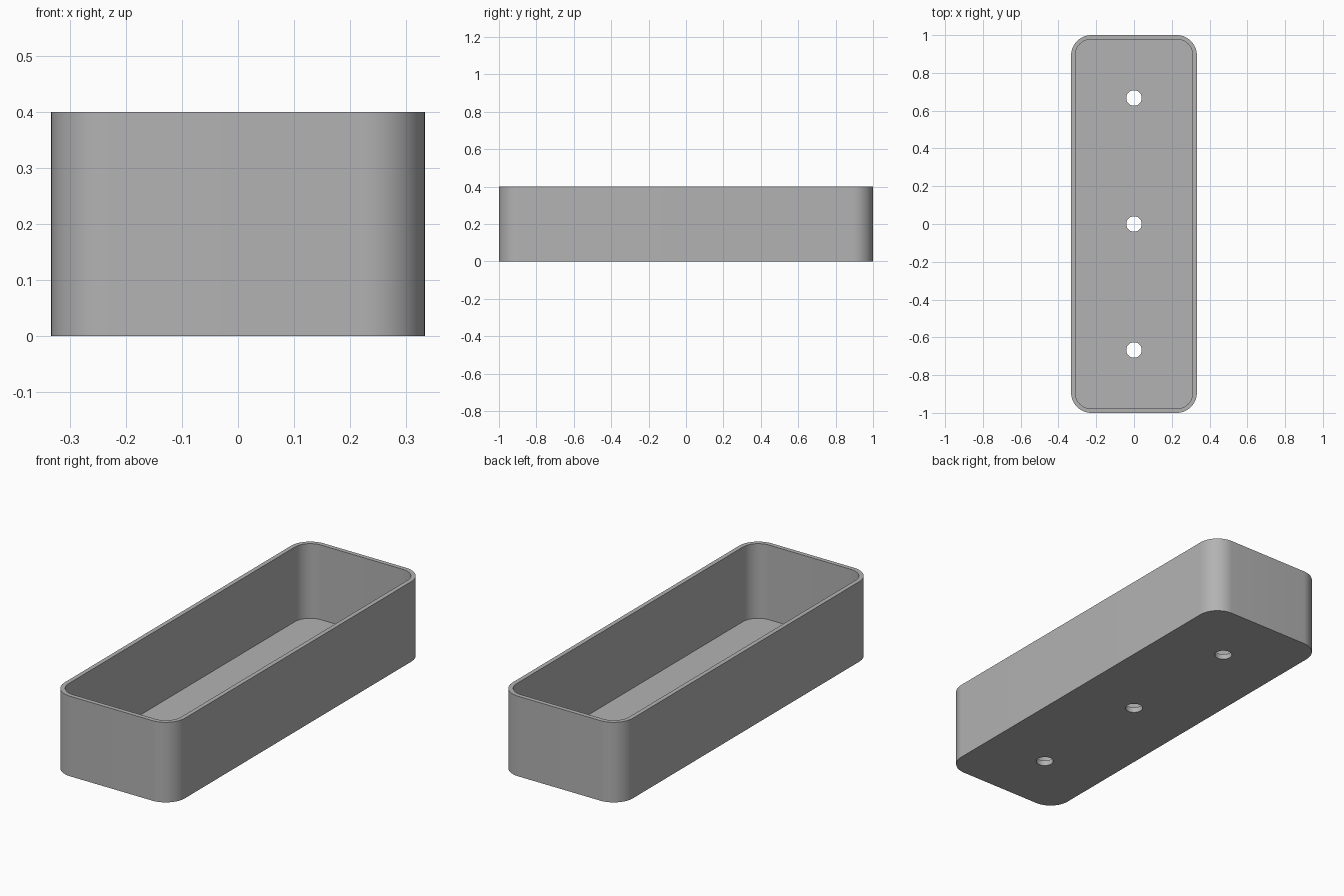
import bpy
import bmesh
from math import cos, sin, pi, radians

if "Cube" in bpy.data.objects:
    bpy.data.objects.remove(bpy.data.objects["Cube"], do_unlink=True)

HALF_X, HALF_Y, HEIGHT = 0.333, 1.0, 0.4
CORNER, WALL, FLOOR = 0.107, 0.022, 0.027
HOLE_RADIUS, HOLE_SPACING = 0.041, 0.667

grey = bpy.data.materials.new("plain grey")
grey.use_nodes = True
colour = (0.45, 0.45, 0.45, 1)
grey.diffuse_color = colour
grey.node_tree.nodes["Principled BSDF"].inputs["Base Color"].default_value = colour


def rounded_outline(hx, hy, r, steps=16):
    """Points around a rectangle with rounded corners."""
    points = []
    for quarter, (sx, sy) in enumerate([(1, 1), (-1, 1), (-1, -1), (1, -1)]):
        for i in range(steps + 1):
            a = (quarter + i / steps) * pi / 2
            points.append((sx * (hx - r) + r * cos(a), sy * (hy - r) + r * sin(a)))
    return points


def circle_outline(x, y, r, steps=48):
    return [(x + r * cos(2 * pi * i / steps), y + r * sin(2 * pi * i / steps))
            for i in range(steps)]


def prism(name, outline, z0, z1):
    """Extrude an outline upward into a closed solid."""
    bm = bmesh.new()
    base = bm.faces.new([bm.verts.new((x, y, z0)) for x, y in outline])
    lifted = bmesh.ops.extrude_face_region(bm, geom=[base], use_keep_orig=True)["geom"]
    top = [v for v in lifted if isinstance(v, bmesh.types.BMVert)]
    bmesh.ops.translate(bm, vec=(0, 0, z1 - z0), verts=top)
    bmesh.ops.recalc_face_normals(bm, faces=bm.faces)
    mesh = bpy.data.meshes.new(name)
    bm.to_mesh(mesh)
    bm.free()
    mesh.materials.append(grey)
    obj = bpy.data.objects.new(name, mesh)
    bpy.context.collection.objects.link(obj)
    return obj


# Outer body of the open tray
tray = prism("tray", rounded_outline(HALF_X, HALF_Y, CORNER), 0, HEIGHT)

# Inner cavity and the three drain holes
cutters = [prism("cavity_cutter",
                 rounded_outline(HALF_X - WALL, HALF_Y - WALL, CORNER - WALL),
                 FLOOR, HEIGHT + 0.1)]
for k in (-1, 0, 1):
    cutters.append(prism("drain_hole_cutter",
                         circle_outline(0, k * HOLE_SPACING, HOLE_RADIUS),
                         -0.1, FLOOR + 0.1))

bpy.ops.object.select_all(action="DESELECT")
bpy.context.view_layer.objects.active = tray
tray.select_set(True)
for cutter in cutters:
    cutter.hide_render = True
    cut = tray.modifiers.new("cut", "BOOLEAN")
    cut.operation = "DIFFERENCE"
    cut.solver = "EXACT"
    cut.object = cutter
    bpy.ops.object.modifier_apply(modifier=cut.name)
    bpy.data.objects.remove(cutter, do_unlink=True)

# Smooth corners with crisp rims
bpy.ops.object.shade_smooth_by_angle(angle=radians(30))
